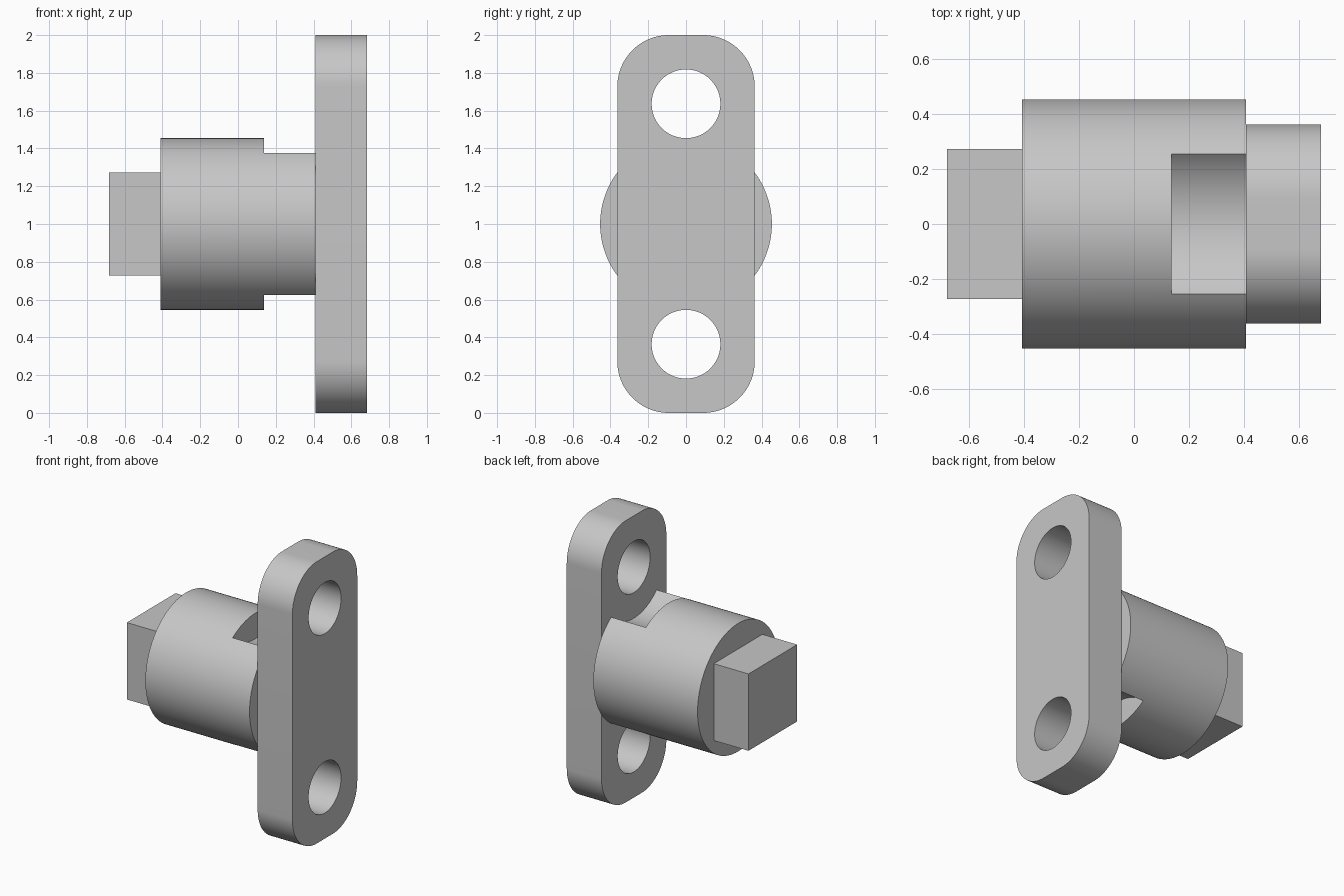
import bpy, bmesh, math

cube = bpy.data.objects.get("Cube")
if cube:
    bpy.data.objects.remove(cube, do_unlink=True)

U = 1 / 11          # drawing unit
MID = 1.0           # height of the hub axis

grey = bpy.data.materials.new("plain grey")
grey.use_nodes = True
colour = (0.57, 0.57, 0.57, 1)
grey.diffuse_color = colour
grey.node_tree.nodes["Principled BSDF"].inputs["Base Color"].default_value = colour


def circle(radius, z=0, steps=96):
    """Round profile in the YZ plane."""
    return [(radius * math.cos(math.tau * i / steps),
             z + radius * math.sin(math.tau * i / steps)) for i in range(steps)]


def rounded_rect(half_w, half_h, radius, steps=24):
    """Rectangle profile with rounded corners."""
    pts = []
    for q, (sy, sz) in enumerate([(1, 1), (-1, 1), (-1, -1), (1, -1)]):
        for i in range(steps + 1):
            a = math.pi / 2 * (q + i / steps)
            pts.append((sy * (half_w - radius) + radius * math.cos(a),
                        sz * (half_h - radius) + radius * math.sin(a)))
    return pts


def extrude_x(name, profile, x0, x1):
    """Solid made by sweeping a YZ profile along X."""
    bm = bmesh.new()
    face = bm.faces.new([bm.verts.new((x0, y, z + MID)) for y, z in profile])
    swept = bmesh.ops.extrude_face_region(bm, geom=[face])["geom"]
    bmesh.ops.translate(bm, vec=(x1 - x0, 0, 0),
                        verts=[v for v in swept if isinstance(v, bmesh.types.BMVert)])
    bmesh.ops.recalc_face_normals(bm, faces=bm.faces)
    mesh = bpy.data.meshes.new(name)
    bm.to_mesh(mesh)
    bm.free()
    mesh.materials.append(grey)
    obj = bpy.data.objects.new(name, mesh)
    bpy.context.collection.objects.link(obj)
    return obj


def activate(obj):
    bpy.ops.object.select_all(action="DESELECT")
    obj.select_set(True)
    bpy.context.view_layer.objects.active = obj


def cut_pair(obj, radius, x0, x1):
    """Cut round holes about both bolt axes, above and below the hub."""
    for z in (7 * U, -7 * U):
        cutter = extrude_x("cutter", circle(radius, z), x0, x1)
        cutter.hide_render = True
        mod = obj.modifiers.new("cut", "BOOLEAN")
        mod.operation = "DIFFERENCE"
        mod.solver = "EXACT"
        mod.object = cutter
        activate(obj)
        bpy.ops.object.modifier_apply(modifier=mod.name)
        bpy.data.objects.remove(cutter, do_unlink=True)


# Flange plate with two bolt holes
plate = extrude_x("flange_plate", rounded_rect(4 * U, 11 * U, 3 * U), 4.5 * U, 7.5 * U)
cut_pair(plate, 2 * U, 4 * U, 8 * U)

# Round hub with clearance scoops in line with the bolt holes
hub = extrude_x("hub", circle(5 * U, steps=128), -4.5 * U, 4.5 * U)
cut_pair(hub, 4 * U, 1.5 * U, 5 * U)

# Square drive end
square = [(-3 * U, -3 * U), (3 * U, -3 * U), (3 * U, 3 * U), (-3 * U, 3 * U)]
extrude_x("square_drive", square, -7.5 * U, -4.5 * U)

for obj in (plate, hub):
    activate(obj)
    bpy.ops.object.shade_smooth_by_angle(angle=math.radians(30))
